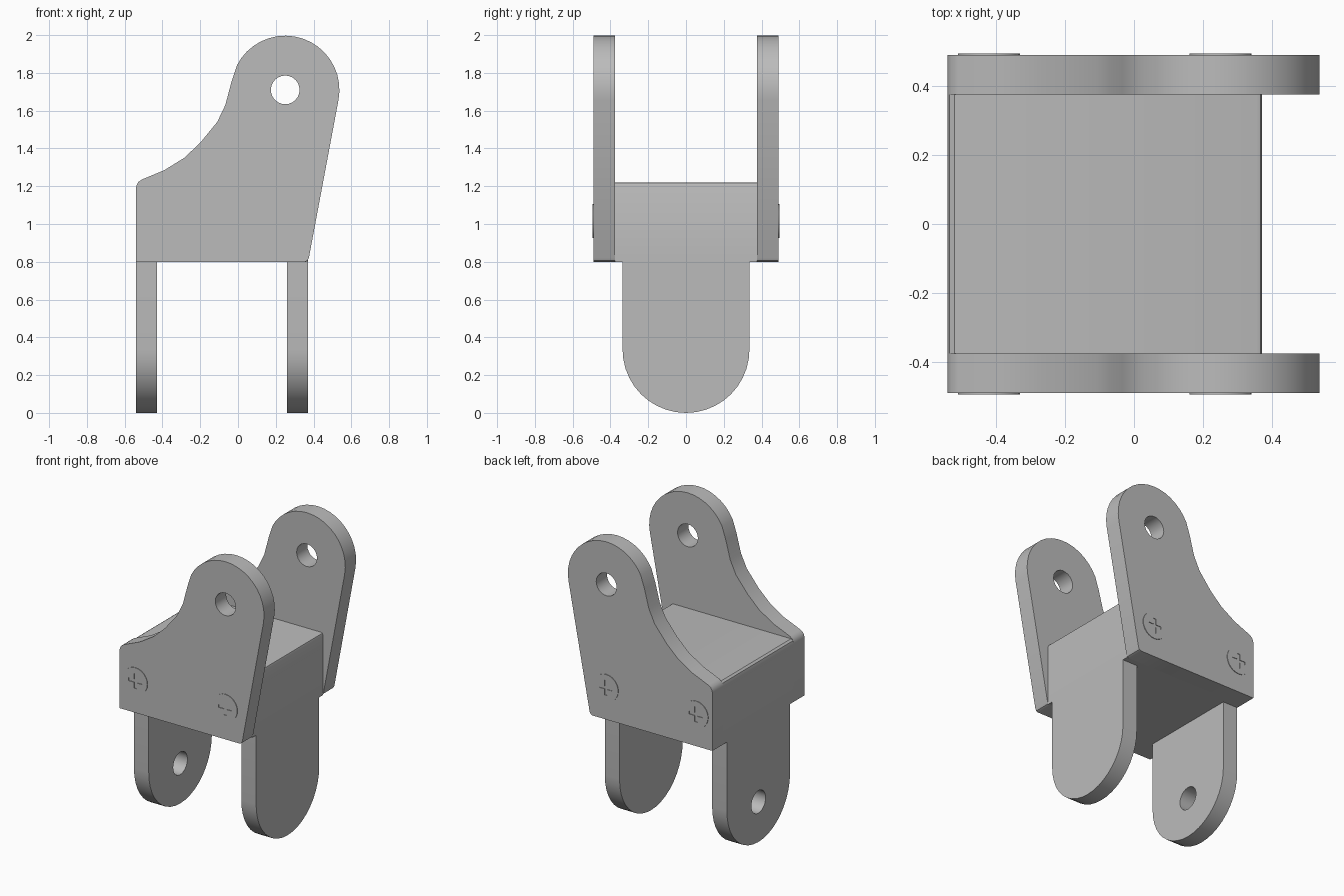
import bpy, bmesh
from math import sin, cos, radians

cube = bpy.data.objects.get("Cube")
if cube:
    bpy.data.objects.remove(cube)

GREY = (0.5, 0.5, 0.5, 1.0)
metal = bpy.data.materials.new("plain grey")
metal.use_nodes = True
metal.diffuse_color = GREY
metal.node_tree.nodes["Principled BSDF"].inputs["Base Color"].default_value = GREY


def arc(cx, cz, r, start, end, steps):
    """Points on an arc, angles in degrees."""
    angles = [radians(start + (end - start) * i / steps) for i in range(steps + 1)]
    return [(cx + r * cos(a), cz + r * sin(a)) for a in angles]


def circle(cx, cz, r, sides=24):
    return arc(cx, cz, r, 0, 360, sides)[:-1]


def plate(name, outline, axis, low, high):
    """Extrude an outline along x or y between two positions."""
    bm = bmesh.new()
    place = (lambda u, v, d: (d, u, v)) if axis == "x" else (lambda u, v, d: (u, d, v))
    face = bm.faces.new([bm.verts.new(place(u, v, low)) for u, v in outline])
    out = bmesh.ops.extrude_face_region(bm, geom=[face], use_keep_orig=True)
    moved = [g for g in out["geom"] if isinstance(g, bmesh.types.BMVert)]
    bmesh.ops.translate(bm, verts=moved, vec=place(0, 0, high - low))
    bmesh.ops.recalc_face_normals(bm, faces=bm.faces)
    mesh = bpy.data.meshes.new(name)
    bm.to_mesh(mesh)
    bm.free()
    mesh.materials.append(metal)
    obj = bpy.data.objects.new(name, mesh)
    bpy.context.collection.objects.link(obj)
    return obj


def activate(obj):
    for other in bpy.context.selected_objects:
        other.select_set(False)
    obj.select_set(True)
    bpy.context.view_layer.objects.active = obj


def cut(obj, outline, axis, low, high):
    """Cut an outline right through a plate."""
    cutter = plate("cutter", outline, axis, low - 0.05, high + 0.05)
    cutter.hide_render = True
    mod = obj.modifiers.new("cut", "BOOLEAN")
    mod.operation = "DIFFERENCE"
    mod.solver = "EXACT"
    mod.object = cutter
    activate(obj)
    bpy.ops.object.modifier_apply(modifier=mod.name)
    bpy.data.objects.remove(cutter)


def finish(obj):
    activate(obj)
    bpy.ops.object.shade_smooth_by_angle(angle=radians(30))


LEFT, RIGHT, BASE = -0.54, 0.37, 0.8
INNER, OUTER = 0.375, 0.49

# Central block with softened top edges
block = plate("central_block", [
    (LEFT, BASE), (RIGHT, BASE), (RIGHT, 1.205), (0.366, 1.216), (0.355, 1.22),
    (-0.52, 1.22), (-0.534, 1.21), (LEFT, 1.19)], "y", -INNER, INNER)
finish(block)

# Side cheeks: rounded eye at the top, concave sweep down to the low end
cheek_outline = [(LEFT, BASE), (0.355, BASE), (0.368, 0.806), (0.375, 0.82)]
cheek_outline += arc(0.25, 1.71, 0.287, -10.8, 153, 18)
cheek_outline += [(-0.034, 1.755), (-0.067, 1.63), (-0.11, 1.54), (-0.2, 1.43),
                  (-0.285, 1.35), (-0.39, 1.285), (-0.51, 1.235),
                  (-0.528, 1.222), (-0.537, 1.205), (LEFT, 1.19)]

# Cross-shaped slot of a screw head
ARM, HALF = 0.05, 0.01


def cross(cx, cz):
    quarter = [(ARM, -HALF), (ARM, HALF), (HALF, HALF)]
    points = []
    for _ in range(4):
        points += [(cx + u, cz + v) for u, v in quarter]
        quarter = [(-v, u) for u, v in quarter]
    return points


for side, label in ((-1, "front"), (1, "back")):
    low, high = sorted((side * INNER, side * OUTER))
    cheek = plate(label + "_cheek", cheek_outline, "y", low, high)
    cut(cheek, circle(0.25, 1.71, 0.076), "y", low, high)
    finish(cheek)
    # Thin screw heads on the outside of each cheek
    low, high = sorted((side * OUTER, side * (OUTER + 0.004)))
    for x, end in ((-0.42, "right"), (0.25, "left")):
        screw = plate(f"{label}_{end}_screw_head", circle(x, 1.015, 0.09), "y", low, high)
        cut(screw, cross(x, 1.015), "y", low, high)
        finish(screw)

# Lower lugs with round ends; only one is drilled
WIDTH = 0.336
lug_outline = [(WIDTH, BASE), (-WIDTH, BASE)] + arc(0, WIDTH, WIDTH, 180, 360, 20)
for name, low, high, drilled in (("right_lug", LEFT, -0.43, True),
                                 ("left_lug", 0.26, RIGHT, False)):
    lug = plate(name, lug_outline, "x", low, high)
    if drilled:
        cut(lug, circle(0, 0.27, 0.076), "x", low, high)
    finish(lug)
